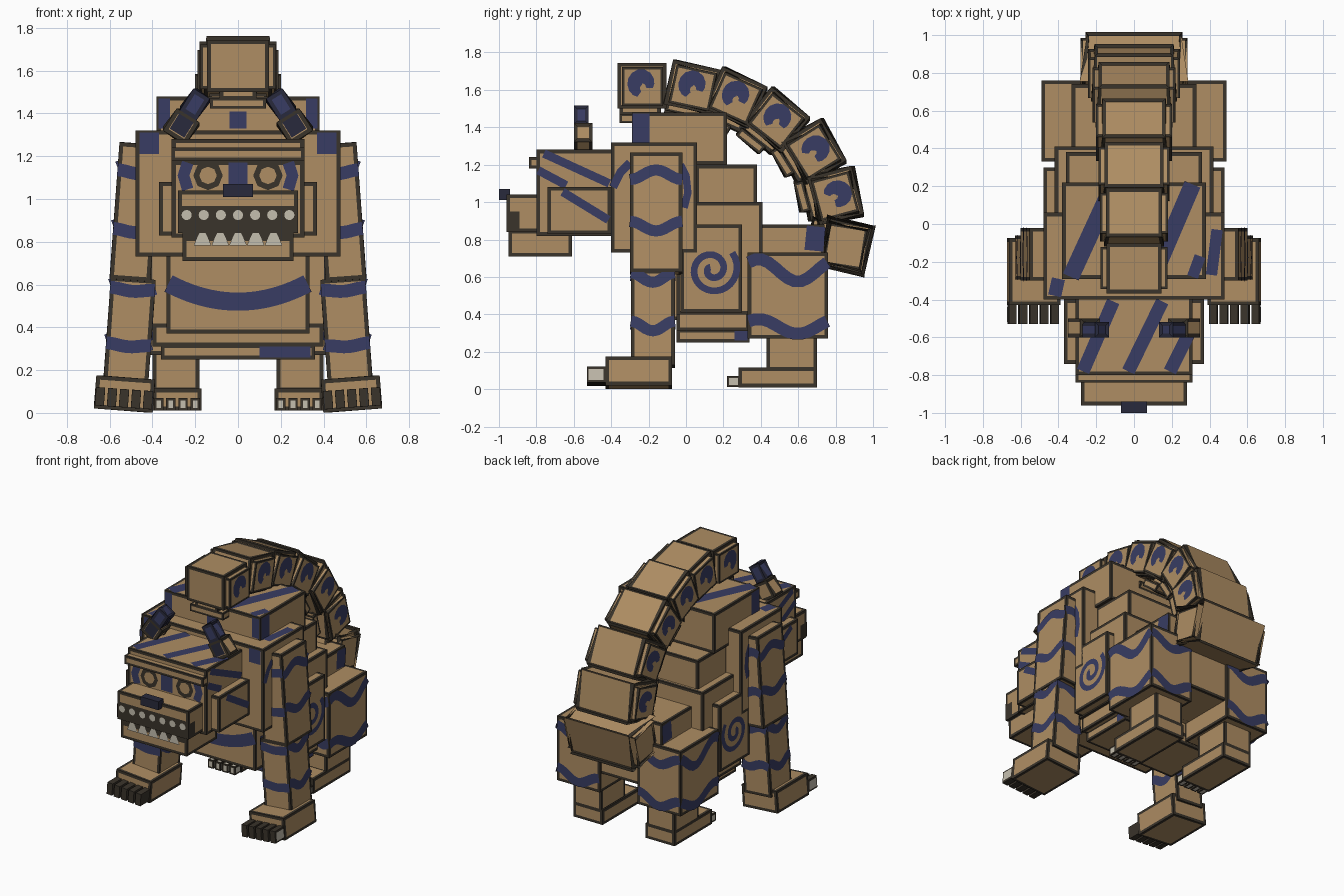
import bpy, bmesh, math
from math import sin, cos, pi, radians
from mathutils import Matrix, Vector

old = bpy.data.objects.get("Cube")
if old:
    bpy.data.objects.remove(old, do_unlink=True)


def material(name, rgb):
    m = bpy.data.materials.new(name)
    m.use_nodes = True
    m.diffuse_color = (*rgb, 1)
    b = m.node_tree.nodes["Principled BSDF"]
    b.inputs["Base Color"].default_value = (*rgb, 1)
    b.inputs["Roughness"].default_value = 0.9
    return m


TAN = material("sandy tan", (0.425, 0.268, 0.125))
DARK = material("dark outline", (0.042, 0.034, 0.024))
BLUE = material("slate blue", (0.04, 0.046, 0.125))
NAVY = material("dark navy", (0.022, 0.023, 0.045))
BONE = material("bone white", (0.56, 0.52, 0.43))
I = Matrix()


def finish(name, bm, mats, mirror):
    me = bpy.data.meshes.new(name)
    bm.to_mesh(me)
    bm.free()
    for m in mats:
        me.materials.append(m)
    ob = bpy.data.objects.new(name, me)
    bpy.context.collection.objects.link(ob)
    if mirror:
        ob.modifiers.new("mirror", "MIRROR").use_mirror_merge = False
    return ob


def block(name, x, y, z, M=I, mirror=False, fill=TAN, edge=DARK, flare=1.0):
    """Box between coordinate pairs, each face inset to leave an outline."""
    bm = bmesh.new()
    bmesh.ops.create_cube(bm, size=1)
    for v in bm.verts:
        c = [(r[0] + r[1]) / 2 + k * (r[1] - r[0]) for r, k in zip((x, y, z), v.co)]
        if v.co.z < 0:
            c[0] *= flare
        v.co = M @ Vector(c)
    rim = min(0.019, 0.25 * min(r[1] - r[0] for r in (x, y, z)))
    res = bmesh.ops.inset_individual(bm, faces=bm.faces[:], thickness=rim, use_even_offset=True)
    for f in res["faces"]:
        f.material_index = 1
    return finish(name, bm, (fill, edge), mirror)


def paint(name, side, depth, pts, width, mat=BLUE, M=I, mirror=False):
    """Thin ribbon on a face; width is a number or a function of 0..1."""
    n = "xyz".index(side[1])
    s = 1 if side[0] == "+" else -1
    bm = bmesh.new()
    rows = []
    for i, p in enumerate(pts):
        a, b = Vector(pts[max(i - 1, 0)]), Vector(pts[min(i + 1, len(pts) - 1)])
        if pts[0] == pts[-1] and i in (0, len(pts) - 1):
            a, b = Vector(pts[-2]), Vector(pts[1])
        t = (b - a).normalized()
        w = width(i / (len(pts) - 1)) if callable(width) else width
        row = []
        for k in (-w / 2, w / 2):
            c = [p[0] - t.y * k, p[1] + t.x * k]
            c.insert(n, depth + s * 0.004)
            row.append(bm.verts.new(M @ Vector(c)))
        rows.append(row)
    out = M.to_3x3() @ Vector([s if i == n else 0 for i in range(3)])
    for (a, b), (c, d) in zip(rows, rows[1:]):
        f = bm.faces.new((a, b, d, c))
        f.normal_update()
        if f.normal.dot(out) < 0:
            f.normal_flip()
    return finish(name, bm, (mat,), mirror)


def wave(u0, u1, v, amp=0.025, phase=0.0, n=12):
    return [(u0 + (u1 - u0) * i / n, v + amp * cos(phase + 2 * pi * i / n)) for i in range(n + 1)]


def place(x, y, z, axis, deg):
    return Matrix.Translation((x, y, z)) @ Matrix.Rotation(radians(deg), 4, axis)


# Torso
block("chest", (-.48, .48), (-.40, .06), (.73, 1.32))
block("shoulder_hump", (-.38, .38), (-.29, .22), (1.2, 1.48))
block("upper_back", (-.36, .36), (.05, .38), (.95, 1.2))
block("ribcage", (-.42, .42), (-.05, .41), (.40, 1.0))
block("breast_panel", (-.335, .335), (-.28, .0), (.37, .80))
block("belly", (-.40, .40), (-.05, .34), (.31, .45))
block("belly_plate", (-.36, .36), (-.05, .34), (.25, .32))
block("rump", (-.33, .33), (.36, .74), (.40, .88))
block("flank_panel", (.38, .48), (-.03, .30), (.41, .88), mirror=True)

# Torso markings
swirl = [(.14 + (.14 - .125 * t) * cos(.7 - 11 * t), .64 + (.14 - .125 * t) * sin(.7 - 11 * t))
         for t in [i / 48 for i in range(49)]]
paint("flank_swirl", "+x", .48, swirl, .036, mirror=True)
paint("breast_stripe", "-y", -.28, [(x / 20 * .65, .52 + .085 * (x / 10) ** 2) for x in range(-10, 11)], .085)
paint("belly_stripe", "-y", -.05, [(.1, .285), (.34, .285)], .05)
paint("belly_side_stripe", "+x", .36, [(.26, .285), (.33, .285)], .05, mirror=True)
paint("hump_side_stripe", "+x", .38, [(-.24, 1.32), (-.24, 1.475)], .09, mirror=True)
paint("hump_corner", "-y", -.29, [(.345, 1.33), (.345, 1.47)], .055, mirror=True)
paint("hump_centre_mark", "-y", -.29, [(0, 1.33), (0, 1.41)], .08)
paint("hump_top_left", "+z", 1.48, [(.1, -.28), (.31, .21)], .09)
paint("hump_top_right", "+z", 1.48, [(-.335, -.28), (-.11, .21)], .09)
paint("hump_top_corner", "+z", 1.48, [(.31, -.28), (.35, -.17)], .06)
paint("shoulder_top_left", "+z", 1.32, [(.41, -.27), (.44, -.03)], .06)
paint("shoulder_top_right", "+z", 1.32, [(-.42, -.38), (-.40, -.29)], .07)
paint("chest_corner", "-y", -.40, [(.415, 1.21), (.415, 1.31)], .09, mirror=True)
paint("chest_front_mark", "+x", .48, [(-.39, 1.08), (-.35, 1.16), (-.30, 1.21)], .045, mirror=True)
paint("chest_rear_mark", "+x", .48, [(-.03, 1.2), (.0, 1.14), (.01, 1.05), (-.01, .97)], .04, mirror=True)
paint("rump_mark", "+x", .33, [(.64, .81), (.74, .80)], .13, mirror=True)

# Head
block("head", (-.31, .31), (-.80, -.38), (.82, 1.28))
block("cheek", (.29, .37), (-.74, -.40), (.83, 1.08), mirror=True)
block("brow", (-.31, .31), (-.84, -.78), (1.18, 1.24))
block("snout", (-.28, .28), (-.96, -.74), (.84, 1.04))
block("lower_jaw", (-.26, .26), (-.95, -.61), (.71, .85))
block("nose", (-.07, .07), (-1.0, -.94), (1.01, 1.07), fill=NAVY, edge=NAVY)

# Mouth and teeth
paint("mouth_front", "-y", -.96, [(-.28, .905), (.28, .905)], .125, mat=DARK)
paint("mouth_side", "+x", .28, [(-.96, .9), (-.89, .9)], .10, mat=DARK, mirror=True)
paint("jaw_shadow", "-y", -.95, [(-.26, .825), (.26, .825)], .045, mat=DARK)
for i in range(7):
    x = (i - 3) * .08
    paint("upper_tooth", "-y", -.966, [(x + .024 * cos(pi * k / 6), .925) for k in range(7)],
          lambda t: .048 * sin(pi * t), mat=BONE)
for i in range(5):
    x = (i - 2) * .083
    paint("lower_tooth", "-y", -.955, [(x, .782), (x, .842)], lambda t: .083 - .055 * t, mat=BONE)

# Face and head markings
eye = [(.14 + .055 * cos(k * pi / 4), 1.11 + .055 * sin(k * pi / 4)) for k in range(8)]
paint("eye_ring", "-y", -.80, eye + eye[:1], .028, mat=DARK, mirror=True)
paint("eye_corner", "-y", -.80, [(.235, 1.17), (.255, 1.11), (.235, 1.045)], .055, mirror=True)
paint("nose_bridge", "-y", -.80, [(0, 1.05), (0, 1.17)], .09)
paint("brow_shadow", "-y", -.80, [(-.3, 1.172), (.3, 1.172)], .025, mat=DARK)
paint("head_side_upper", "+x", .31, [(-.76, 1.26), (-.41, 1.1)], .045, mirror=True)
paint("head_side_lower", "+x", .31, [(-.79, 1.17), (-.64, 1.09)], .045, mirror=True)
paint("cheek_stripe", "+x", .37, [(-.66, 1.055), (-.415, .905)], .045, mirror=True)
for x, reach, end in ((-.27, .16, -.41), (-.03, .18, -.41), (.19, .11, -.56)):
    paint("head_top_stripe", "+z", 1.28, [(x, -.78), (x + reach, end)], .07)

# Ears lean inwards
E = place(.265, -.55, 1.34, "Y", -32)
block("ear_base", (-.062, .062), (-.05, .05), (-.062, .06), E, True)
block("ear_tip", (-.045, .045), (-.05, .03), (.06, .18), E, True, fill=BLUE, edge=NAVY)
paint("ear_inside", "-y", -.05, [(0, -.038), (0, .045)], .08, mat=NAVY, M=E, mirror=True)

# Front legs splay outwards
L = place(.5, 0, .62, "Y", -4.1) @ Matrix.Translation((-.5, 0, -.62))
block("front_upper_leg", (.41, .60), (-.30, -.02), (.62, 1.26), L, True)
block("front_lower_leg", (.385, .595), (-.295, -.06), (.12, .63), L, True)
block("front_foot", (.355, .63), (-.43, -.075), (.01, .165), L, True)
for i in range(5):
    x = .36 + i * .0562
    block("front_toe", (x, x + .042), (-.53, -.42), (.025, .11), L, True, fill=DARK)
paint("outer_claw", "+x", x + .042, [(-.52, .068), (-.44, .068)], .06, mat=BONE, M=L, mirror=True)
for z, phase in ((1.14, pi), (.865, 0), (.59, 0), (.33, 0)):
    up = z > .6
    xi, xo = (.41, .60) if up else (.385, .595)
    yf, yb = (-.30, -.02) if up else (-.295, -.06)
    paint("leg_outer_stripe", "+x", xo, wave(yf, yb, z, .026, phase), .06, M=L, mirror=True)
    paint("leg_inner_stripe", "-x", xi, wave(yf, yb, z, .026, phase), .06, M=L, mirror=True)
    paint("leg_front_stripe", "-y", yf, wave(xi, xo, z - .015, .006), .06, M=L, mirror=True)
    paint("leg_back_stripe", "+y", yb, wave(xi, xo, z, .015, pi / 2), .06, M=L, mirror=True)

# Hind legs
block("haunch", (.15, .49), (.33, .76), (.27, .73), mirror=True)
block("hind_leg", (.18, .40), (.43, .70), (.10, .30), mirror=True)
block("hind_foot", (.17, .40), (.28, .70), (.01, .115), mirror=True)
for i in range(4):
    x = .178 + i * .057
    block("hind_toe", (x, x + .044), (.22, .29), (.012, .07), mirror=True, fill=BONE)
for z, amp in ((.635, .06), (.335, .04)):
    paint("haunch_side_stripe", "+x", .49, wave(.335, .755, z, amp, -pi / 4), .065, mirror=True)
    paint("haunch_back_stripe", "+y", .76, wave(.155, .485, z, .035), .065, mirror=True)
    paint("haunch_front_stripe", "-y", .33, wave(.40, .485, z + .03, .01), .065, mirror=True)

# Curled tail: centre y, centre z, pitch, half width
tail = [(-.235, 1.622, 0, .145), (.035, 1.615, -12, .148), (.265, 1.56, -24, .156),
        (.485, 1.44, -38, .168), (.685, 1.272, -58, .188), (.80, 1.035, -75, .21), (.855, .765, -99, .238)]
comma = [(.042 * cos(a), .048 * sin(a)) for a in [radians(-15 + 24 * k) for k in range(12)]]
for i, (y, z, deg, w) in enumerate(tail):
    T = place(0, y, z, "X", deg)
    block("tail_segment", (-w, w), (-.132, .132), (-.122, .122), T, flare=1.08 if i else 1)
    block("tail_under_plate", (-w * .9, w * .9), (-.12, .04 if i else .0), (-.20, -.15), T)
    block("tail_inner_core", (-w * .6, w * .6), (-.12, .10), (-.16, -.08), T)
    block("tail_side_panel", (w - .02, w + .033), (-.108, .112), (-.108, .1), T, True)
    if i < 6:
        paint("tail_comma", "+x", w + .033, comma, lambda t: .035 + .05 * sin(pi * t), M=T, mirror=True)
